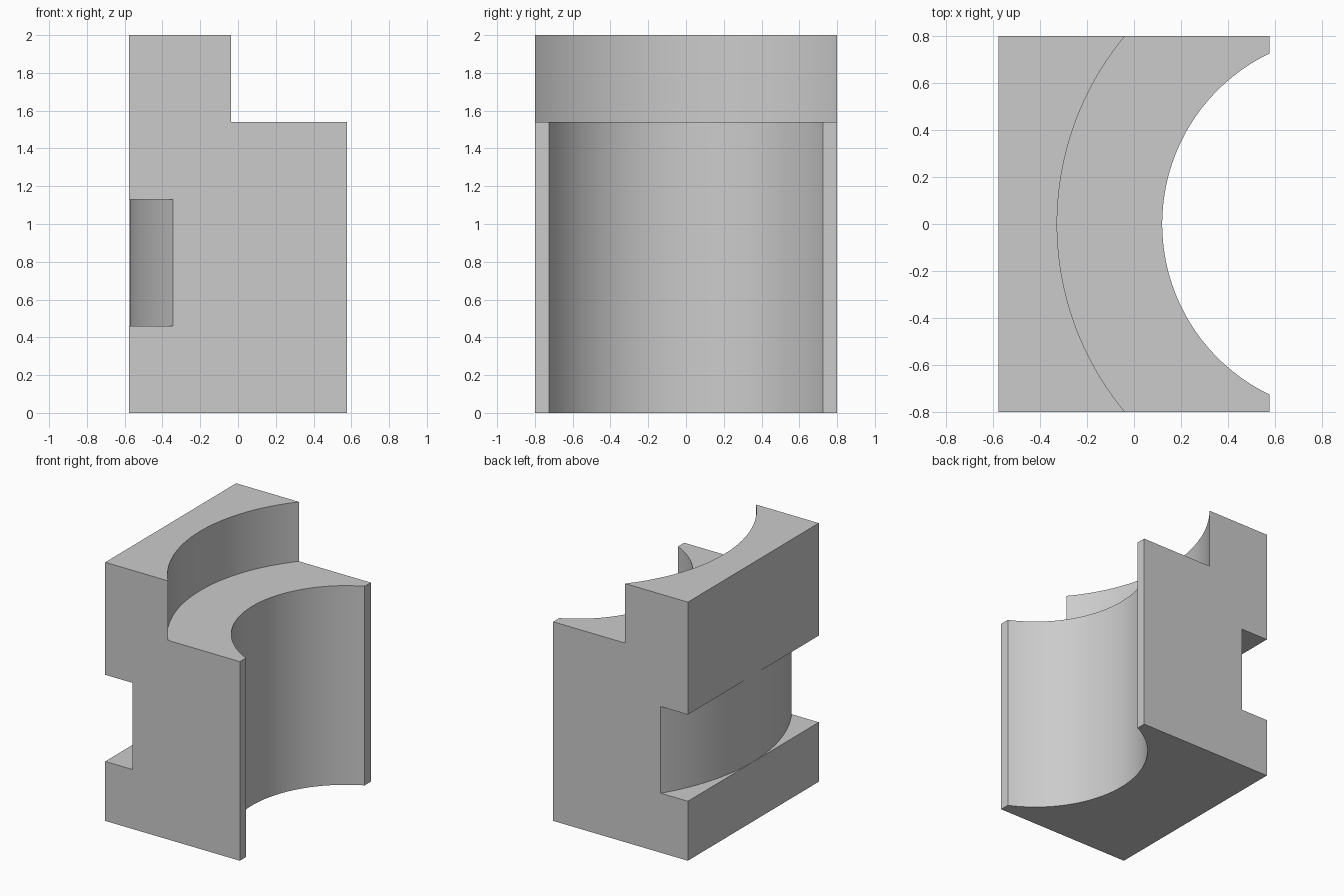
import bpy
import math

if "Cube" in bpy.data.objects:
    bpy.data.objects.remove(bpy.data.objects["Cube"], do_unlink=True)

AXIS_X = 0.925       # shared vertical axis of all the curved cuts
HALF_X, HALF_Y = 0.576, 0.8


def box(name, x, y, z):
    """Box from (low, high) ranges."""
    spans = (x, y, z)
    bpy.ops.mesh.primitive_cube_add(size=1, location=[sum(s) / 2 for s in spans])
    obj = bpy.context.object
    obj.name = name
    obj.scale = [s[1] - s[0] for s in spans]
    bpy.ops.object.transform_apply(location=True, rotation=True, scale=True)
    return obj


def round_cutter(name, radius, low, high):
    """Upright cylinder on the shared axis."""
    bpy.ops.mesh.primitive_cylinder_add(
        vertices=256, radius=radius, depth=high - low,
        location=(AXIS_X, 0, (low + high) / 2))
    obj = bpy.context.object
    obj.name = name
    obj.hide_render = True
    return obj


def cut(target, cutter):
    """Subtract the cutter for good, then remove it."""
    mod = target.modifiers.new("Cut", "BOOLEAN")
    mod.operation = "DIFFERENCE"
    mod.solver = "EXACT"
    mod.object = cutter
    bpy.context.view_layer.objects.active = target
    bpy.ops.object.modifier_apply(modifier=mod.name)
    bpy.data.objects.remove(cutter, do_unlink=True)


# Solid block
block = box("jaw_block", (-HALF_X, HALF_X), (-HALF_Y, HALF_Y), (0, 2))

# Round bore through the full height
cut(block, round_cutter("bore_cutter", 0.805, -0.2, 2.2))

# Wider curved step at the top
cut(block, round_cutter("step_cutter", 1.252, 1.54, 2.2))

# Outer groove whose floor is a bulging arc
groove = box("groove_cutter", (-1, -0.2), (-0.9, 0.9), (0.46, 1.13))
groove.hide_render = True
cut(groove, round_cutter("groove_floor", 1.5, 0.2, 1.4))
cut(block, groove)

# Plain grey finish
grey = bpy.data.materials.new("plain grey")
grey.use_nodes = True
colour = (0.6, 0.6, 0.6, 1)
grey.diffuse_color = colour
grey.node_tree.nodes["Principled BSDF"].inputs["Base Color"].default_value = colour
block.data.materials.clear()
block.data.materials.append(grey)
for face in block.data.polygons:
    face.material_index = 0

# Smooth curves with crisp edges
bpy.ops.object.select_all(action="DESELECT")
block.select_set(True)
bpy.context.view_layer.objects.active = block
bpy.ops.object.shade_smooth_by_angle(angle=math.radians(8))
